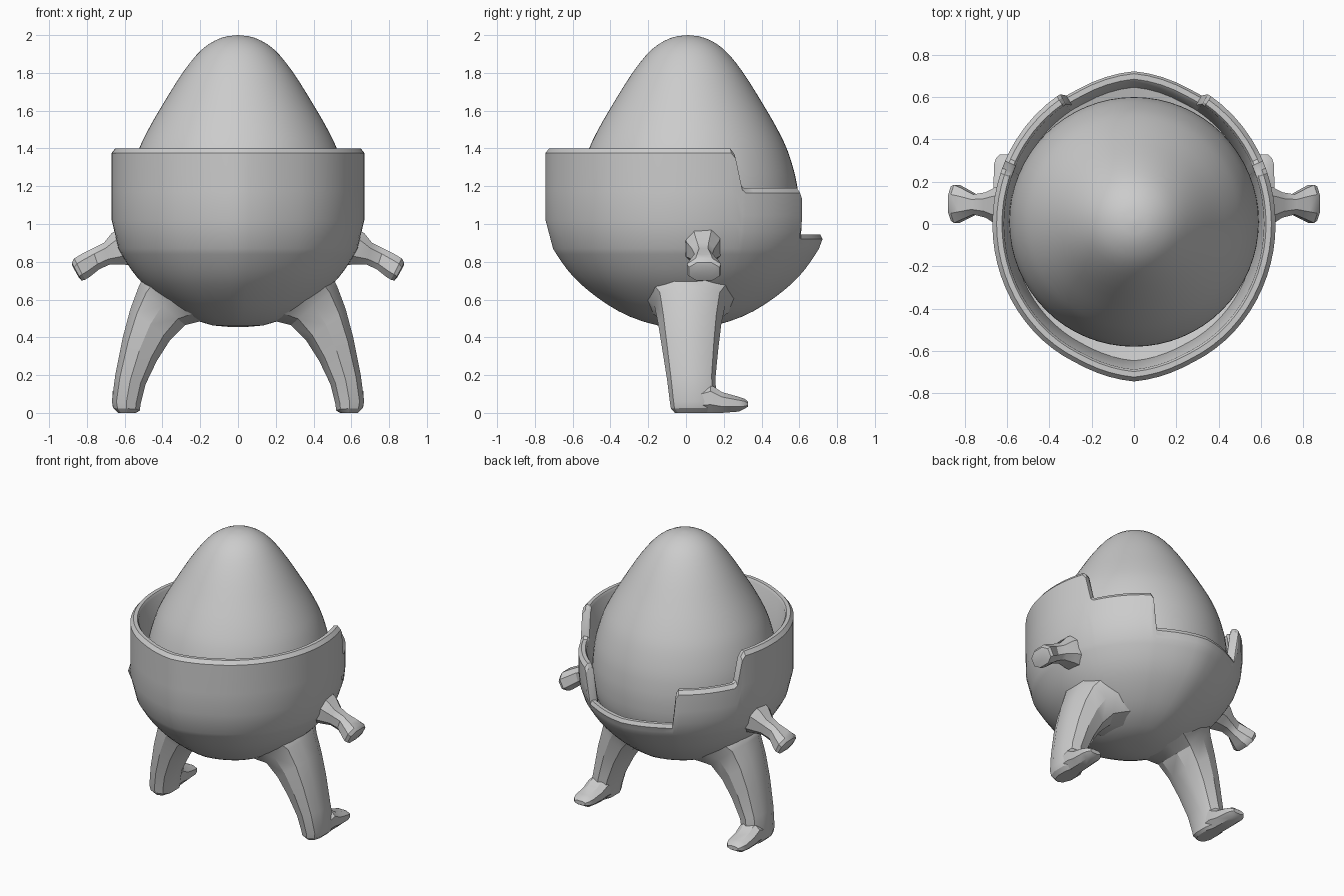
import bpy, bmesh, math
from mathutils import Vector

if "Cube" in bpy.data.objects:
    bpy.data.objects.remove(bpy.data.objects["Cube"])


def skin(bm, rings, closed=True, caps=False):
    """Bridge rows of points with quads."""
    rows = [[bm.verts.new(p) for p in r] for r in rings]
    n = len(rows[0])
    for a, b in zip(rows, rows[1:]):
        for i in range(n if closed else n - 1):
            j = (i + 1) % n
            bm.faces.new((a[i], a[j], b[j], b[i]))
    if caps:
        bm.faces.new(rows[0])
        bm.faces.new(rows[-1])


def finish(bm, name, angle, mirror=True):
    bmesh.ops.remove_doubles(bm, verts=bm.verts, dist=0.0005)
    if mirror:
        bmesh.ops.mirror(bm, geom=bm.verts[:] + bm.edges[:] + bm.faces[:],
                         axis='X', merge_dist=0.0005)
    bmesh.ops.recalc_face_normals(bm, faces=bm.faces)
    me = bpy.data.meshes.new(name)
    bm.to_mesh(me)
    bm.free()
    ob = bpy.data.objects.new(name, me)
    bpy.context.collection.objects.link(ob)
    bpy.ops.object.select_all(action='DESELECT')
    ob.select_set(True)
    bpy.context.view_layer.objects.active = ob
    bpy.ops.object.shade_smooth_by_angle(angle=math.radians(angle))
    return ob


def smooth_curve(pts, k=3):
    """Catmull-Rom refinement of a profile."""
    P = [Vector(p) for p in pts]
    out = []
    for i in range(len(P) - 1):
        a, b, c, d = P[max(i - 1, 0)], P[i], P[i + 1], P[min(i + 2, len(P) - 1)]
        for s in range(k):
            t = s / k
            out.append(0.5 * (2 * b + (c - a) * t + (2 * a - 5 * b + 4 * c - d) * t * t
                              + (3 * b - a - 3 * c + d) * t ** 3))
    return out + [P[-1]]


def lerp(table, x):
    for (x0, y0), (x1, y1) in zip(table, table[1:]):
        if x <= x1:
            return y0 + (y1 - y0) * (x - x0) / (x1 - x0)
    return table[-1][1]


def ring(c, u, v, n):
    """Slightly boxy oval around c with half axes u and v."""
    pts = []
    for i in range(n):
        t = 2 * math.pi * (i + 0.5) / n
        f = lambda w: math.copysign(abs(w) ** 0.8, w)
        k = math.cos(math.pi / n) ** 0.8
        pts.append(c + u * f(math.cos(t)) / k + v * f(math.sin(t)) / k)
    return pts


def limb(bm, sections, n):
    """Loft: each section is outer x,z, inner x,z and a y range."""
    rings = []
    for ox, oz, ix, iz, y0, y1 in sections:
        o, i = Vector((ox, 0, oz)), Vector((ix, 0, iz))
        rings.append(ring((o + i) / 2 + Vector((0, (y0 + y1) / 2, 0)),
                          (o - i) / 2, Vector((0, (y1 - y0) / 2, 0)), n))
    skin(bm, rings, caps=True)


# Egg
egg = smooth_curve([(0, 2.0), (.09, 1.985), (.19, 1.925), (.29, 1.805), (.4, 1.63),
                    (.475, 1.5), (.527, 1.39), (.567, 1.26), (.585, 1.15), (.59, 1.03),
                    (.572, .88), (.5, .73), (.34, .59), (.16, .52), (0, .5)])
bm = bmesh.new()
skin(bm, [[(r * math.cos(2 * math.pi * i / 64), .01 + r * math.sin(2 * math.pi * i / 64), z)
           for i in range(64)] for r, z in egg])
finish(bm, "egg", 40, mirror=False)

# Cup shell: stepped rim height by angle from the open back, keel line along x = 0
rim = [(0, .945), (29.5, .945), (31.5, 1.16), (33, 1.19), (64, 1.19),
       (65.5, 1.205), (68.5, 1.37), (70.5, 1.4), (180, 1.4)]
angles = sorted({a for a, _ in rim} | {6, 12, 18, 24, 38, 44, 50, 56, 60}
                | {75 + 5 * i for i in range(21)})
bowl = smooth_curve([(.455, 0), (.463, .2), (.51, .4), (.57, .55), (.645, .69),
                     (.72, .8), (.80, .885), (.87, .945)], 2)
bowl = [tuple(p) for p in bowl]
radius = bowl + [(.95, .985), (1.03, 1.0), (1.5, 1.0)]


def wall(a, z, inset=0.0):
    s, c = math.sin(math.radians(a)), math.cos(math.radians(a))
    s = 0 if a in (0, 180) else s
    k = lerp(radius, z)
    y = .72 * c + math.copysign(.025 * max(0, 1 - 2.5 * s), c)
    return Vector(((.67 * k - inset) * s, y * (k - inset / .72), z))


cols = []
for a in angles:
    h = lerp(rim, a)
    top = h - .025
    col = [wall(a, z) for z, _ in bowl]
    col += [wall(a, .87 + (top - .87) * t) for t in (.3, .6, 1)]
    col += [wall(a, h, .02), wall(a, h, .045), wall(a, h - .015, .055)]
    col += [wall(a, .87, .055)]
    floor = wall(a, .87, .055)
    col += [Vector((floor.x * .86, floor.y * .8, .84))]
    cols.append(col)
bm = bmesh.new()
skin(bm, cols, closed=False)
finish(bm, "cup", 32)

# Legs with feet
bm = bmesh.new()
limb(bm, [(.40, .80, .10, .50, -.28, .30), (.50, .72, .20, .485, -.20, .24),
          (.525, .67, .28, .465, -.16, .20), (.57, .55, .36, .385, -.14, .18),
          (.61, .40, .43, .275, -.12, .165), (.65, .20, .49, .15, -.095, .15),
          (.668, .06, .515, .05, -.08, .16), (.66, .025, .52, .02, -.075, .155),
          (.635, .008, .54, .008, -.055, .14)], 10)
feet = [(0, .59, .07, .01, .1), (.13, .59, .075, .008, .15), (.19, .592, .072, .008, .11),
        (.28, .595, .068, .015, .085), (.31, .595, .058, .022, .075), (.328, .595, .04, .033, .06)]
skin(bm, [ring(Vector((x, y, (z0 + z1) / 2)), Vector((w, 0, 0)),
               Vector((0, 0, (z1 - z0) / 2)), 8) for y, x, w, z0, z1 in feet], caps=True)
for v in bm.verts:
    v.co.z = max(v.co.z, 0)
lowest = min(v.co.z for v in bm.verts)
for v in bm.verts:
    if v.co.z < .02:
        v.co.z -= lowest
finish(bm, "legs", 30)

# Arms with flared hands
bm = bmesh.new()
limb(bm, [(.60, 1.0, .52, .78, -.01, .19), (.67, .95, .61, .785, 0, .175),
          (.71, .90, .68, .785, .03, .15), (.77, .87, .735, .76, .045, .14),
          (.83, .84, .785, .72, .02, .17), (.867, .818, .81, .705, .005, .185),
          (.88, .795, .828, .70, .015, .178), (.878, .78, .845, .72, .04, .155)], 8)
finish(bm, "arms", 30)
